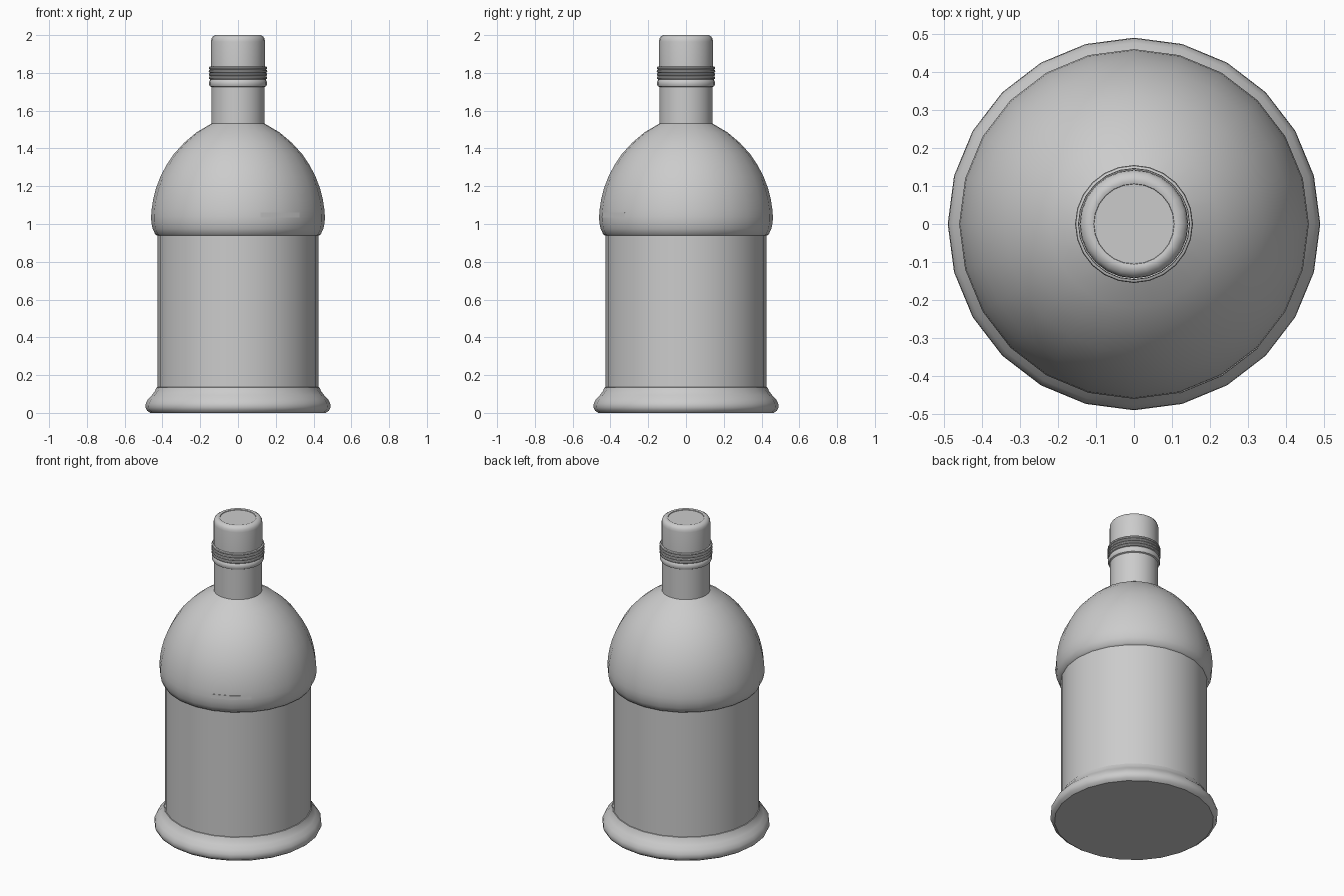
import bpy, bmesh, math

if "Cube" in bpy.data.objects:
    bpy.data.objects.remove(bpy.data.objects["Cube"])

SIDES = 24

grey = bpy.data.materials.new("plain_grey")
grey.use_nodes = True
colour = (0.6, 0.6, 0.6, 1)
grey.diffuse_color = colour
grey.node_tree.nodes["Principled BSDF"].inputs["Base Color"].default_value = colour


def finish(name, bm):
    """Turn a bmesh into a smooth-shaded object that keeps its sharp edges."""
    bmesh.ops.recalc_face_normals(bm, faces=bm.faces)
    mesh = bpy.data.meshes.new(name)
    bm.to_mesh(mesh)
    bm.free()
    mesh.materials.append(grey)
    obj = bpy.data.objects.new(name, mesh)
    bpy.context.collection.objects.link(obj)
    bpy.ops.object.select_all(action="DESELECT")
    bpy.context.view_layer.objects.active = obj
    obj.select_set(True)
    bpy.ops.object.shade_smooth_by_angle(angle=math.radians(35))
    return obj


def lathe(name, profile):
    """Revolve (radius, height) points about z; radius 0 closes an end."""
    bm = bmesh.new()
    verts = [bm.verts.new((r, 0, z)) for r, z in profile]
    edges = [bm.edges.new(pair) for pair in zip(verts, verts[1:])]
    bmesh.ops.spin(bm, geom=verts + edges, cent=(0, 0, 0), axis=(0, 0, 1),
                   angle=math.tau, steps=SIDES, use_duplicate=False)
    bmesh.ops.remove_doubles(bm, verts=bm.verts, dist=1e-4)
    return finish(name, bm)


# Flared foot with a closed underside
lathe("foot", [(0, 0), (0.465, 0), (0.482, 0.012), (0.49, 0.03), (0.488, 0.05),
               (0.476, 0.073), (0.455, 0.095), (0.44, 0.115), (0.432, 0.135),
               (0.427, 0.136)])

# Straight body
lathe("body", [(0.427, 0.135), (0.427, 0.94)])

# Domed shoulder
lathe("shoulder", [(0.427, 0.938), (0.438, 0.945), (0.452, 0.975), (0.459, 1.01),
                   (0.46, 1.04), (0.457, 1.08), (0.449, 1.13), (0.434, 1.19),
                   (0.411, 1.25), (0.38, 1.31), (0.34, 1.37), (0.285, 1.43),
                   (0.22, 1.485), (0.14, 1.532)])

# Neck
lathe("neck", [(0.141, 1.53), (0.141, 1.727)])

# Rounded collar under the thread
lathe("collar", [(0.141, 1.725), (0.149, 1.729), (0.153, 1.738), (0.153, 1.752),
                 (0.149, 1.762), (0.145, 1.766)])

# Stack of thin thread rings
rings = [(0.145, 1.765)]
step = 0.0175
for i in range(4):
    z = 1.765 + i * step
    rings += [(0.153, z + 0.003), (0.155, z + step / 2),
              (0.153, z + step - 0.003), (0.146, z + step)]
lathe("thread_rings", rings)

# Cap with a rounded rim and a shallow flat top
lathe("cap", [(0.143, 1.833), (0.143, 1.965), (0.141, 1.98), (0.134, 1.992),
              (0.122, 1.999), (0.113, 2.0), (0.106, 1.998), (0.105, 1.994), (0, 1.994)])

# Slim raised plate wrapped over two facets of the shoulder
bm = bmesh.new()
rows = []
for angle in (15, 30, 45):
    a = math.radians(angle)
    rows.append([bm.verts.new((r * math.sin(a), -r * math.cos(a), z))
                 for r, z in ((0.458, 1.035), (0.462, 1.035),
                              (0.461, 1.06), (0.457, 1.06))])
for a, b in zip(rows, rows[1:]):
    for i in range(4):
        j = (i + 1) % 4
        bm.faces.new((a[i], a[j], b[j], b[i]))
bm.faces.new(rows[0])
bm.faces.new(rows[-1])
finish("shoulder_plate", bm)
